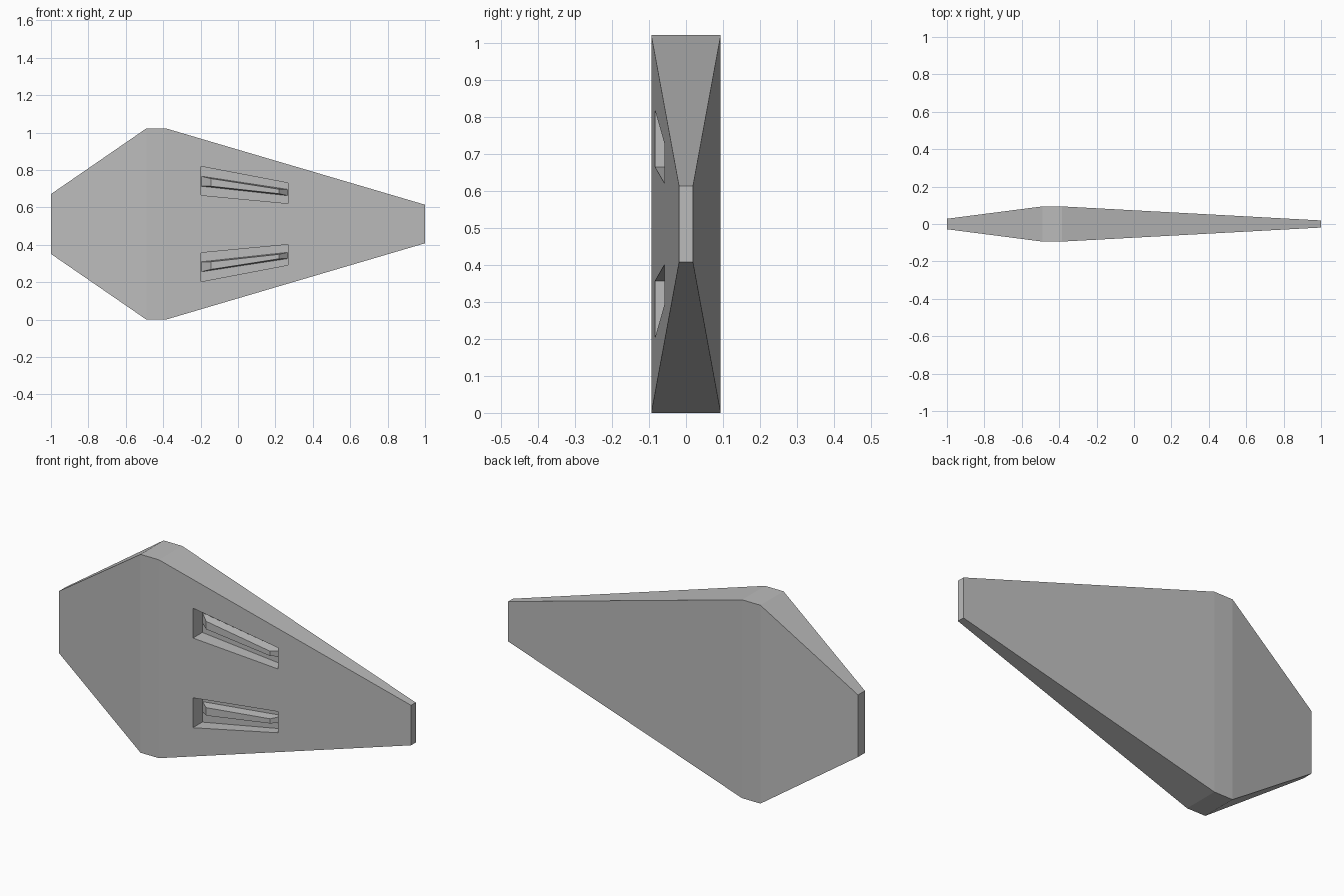
import bpy
import bmesh

cube = bpy.data.objects.get("Cube")
if cube:
    bpy.data.objects.remove(cube, do_unlink=True)

MID_Z = 0.511

grey = bpy.data.materials.new("plain grey")
grey.use_nodes = True
colour = (0.5, 0.5, 0.5, 1)
grey.diffuse_color = colour
grey.node_tree.nodes["Principled BSDF"].inputs["Base Color"].default_value = colour


def loft(name, rings):
    """Skin a closed solid through a list of four-point rings."""
    bm = bmesh.new()
    loops = [[bm.verts.new(p) for p in ring] for ring in rings]
    for a, b in zip(loops, loops[1:]):
        for i in range(4):
            j = (i + 1) % 4
            bm.faces.new((a[i], a[j], b[j], b[i]))
    bm.faces.new(loops[0])
    bm.faces.new(loops[-1])
    bmesh.ops.recalc_face_normals(bm, faces=bm.faces)
    mesh = bpy.data.meshes.new(name)
    bm.to_mesh(mesh)
    bm.free()
    mesh.materials.append(grey)
    obj = bpy.data.objects.new(name, mesh)
    bpy.context.collection.objects.link(obj)
    return obj


def x_ring(x, y0, y1, z0, z1):
    return [(x, y0, z0), (x, y1, z0), (x, y1, z1), (x, y0, z1)]


def y_ring(y, x0, x1, left, right, side):
    """Tapered outline in a plane of constant y; side flips it about mid height."""
    pts = [(x0, left[0]), (x1, right[0]), (x1, right[1]), (x0, left[1])]
    return [(x, y, MID_Z + side * z) for x, z in pts]


# Tapered body: station x, half thickness, half height
stations = [(-1, 0.028, 0.16), (-0.49, 0.094, MID_Z),
            (-0.385, 0.094, MID_Z), (1, 0.019, 0.103)]
body = loft("tapered_body", [x_ring(x, -t, t, MID_Z - h, MID_Z + h)
                             for x, t, h in stations])

FLOOR_Y = -0.008
for label, side in (("upper", 1), ("lower", -1)):
    # Straight-walled recess in the front face
    slot = ((0.154, 0.308), (0.11, 0.219))
    cutter = loft(label + "_slot_cutter",
                  [y_ring(y, -0.198, 0.268, *slot, side) for y in (-0.2, FLOOR_Y)])
    cutter.hide_render = True
    cutter.hide_viewport = True
    cut = body.modifiers.new(label + "_slot", "BOOLEAN")
    cut.operation = "DIFFERENCE"
    cut.solver = "EXACT"
    cut.object = cutter

    # Raised bar with sloping ends on the recess floor
    loft(label + "_slot_bar", [
        y_ring(FLOOR_Y + 0.002, -0.198, 0.268, (0.202, 0.256), (0.151, 0.185), side),
        y_ring(-0.053, -0.145, 0.22, (0.202, 0.243), (0.162, 0.186), side)])
